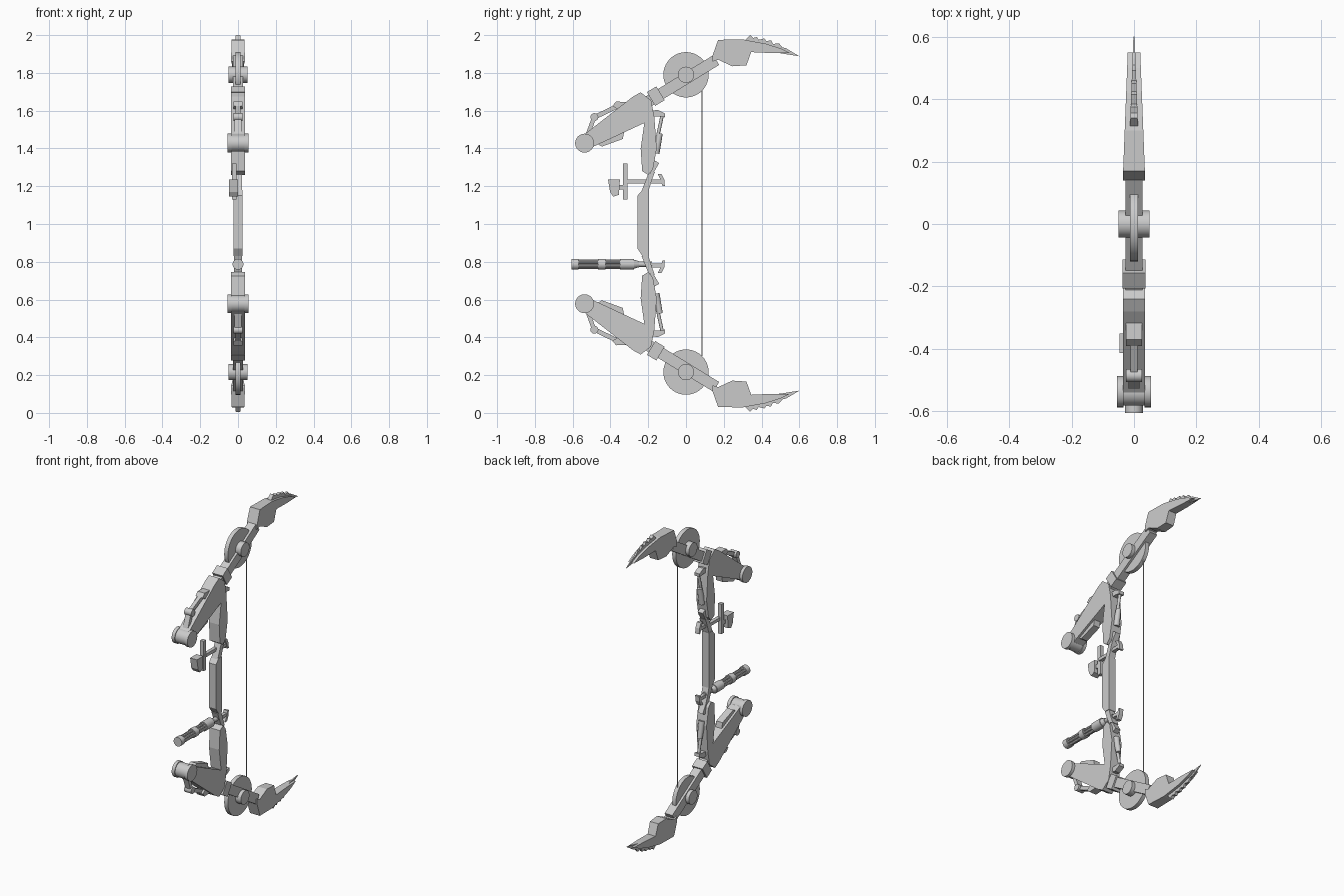
import bpy, bmesh, math
from mathutils import Vector, Matrix

if "Cube" in bpy.data.objects:
    bpy.data.objects.remove(bpy.data.objects["Cube"])

MID = 1.003  # height of the plane that mirrors the limbs
metal = bpy.data.materials.new("light_grey_metal")
metal.diffuse_color = (0.6, 0.6, 0.6, 1)
metal.use_nodes = True
metal.node_tree.nodes["Principled BSDF"].inputs["Base Color"].default_value = metal.diffuse_color


def finish(name, bm):
    bmesh.ops.recalc_face_normals(bm, faces=bm.faces)
    me = bpy.data.meshes.new(name)
    bm.to_mesh(me)
    bm.free()
    me.materials.append(metal)
    ob = bpy.data.objects.new(name, me)
    bpy.context.collection.objects.link(ob)
    return ob


def prism(name, pts, hw, cx=0.0, hw_end=None):
    """Side profile of (y, z) points, extruded along x; width may taper along y."""
    y0, y1 = min(p[0] for p in pts), max(p[0] for p in pts)
    end = hw if hw_end is None else hw_end
    bm = bmesh.new()
    rings = []
    for s in (-1, 1):
        rings.append([bm.verts.new((cx + s * (hw + (end - hw) * (y - y0) / (y1 - y0)), y, z))
                      for y, z in pts])
        bm.faces.new(rings[-1])
    n = len(pts)
    for i in range(n):
        j = (i + 1) % n
        bm.faces.new((rings[0][i], rings[0][j], rings[1][j], rings[1][i]))
    return finish(name, bm)


def bar(name, a, b, width, hw, cx=0.0):
    """Rectangular bar between two (y, z) points."""
    a, b = Vector(a), Vector(b)
    d = (b - a).normalized() * width / 2
    n = Vector((-d.y, d.x))
    return prism(name, [a + n, b + n, b - n, a - n], hw, cx)


def rod(name, a, b, r1, r2=None, sides=12):
    """Round rod between two (x, y, z) points."""
    a, b = Vector(a), Vector(b)
    bm = bmesh.new()
    m = Matrix.Translation((a + b) / 2) @ (b - a).to_track_quat('Z', 'Y').to_matrix().to_4x4()
    bmesh.ops.create_cone(bm, cap_ends=True, segments=sides, radius1=r1,
                          radius2=r1 if r2 is None else r2, depth=(b - a).length, matrix=m)
    for f in bm.faces:
        f.smooth = len(f.verts) == 4 and sides > 8
    ob = finish(name, bm)
    ob.data.set_sharp_from_angle(angle=math.radians(40))
    return ob


def disc(name, y, z, r, x0, x1, sides=32):
    return rod(name, (x0, y, z), (x1, y, z), r, sides=sides)


limb = []
add = limb.append

# Blade-shaped limb tip and its serrated fin
add(prism("tip_body", [(.14, 1.89), (.17, 1.975), (.30, 1.977), (.42, 1.955), (.50, 1.93),
                       (.55, 1.905), (.45, 1.905), (.345, 1.91), (.32, 1.84), (.245, 1.835),
                       (.17, 1.87), (.14, 1.86)], .036, hw_end=.02))
add(prism("tip_fin", [(.31, 1.97), (.34, 2.0), (.355, 1.985), (.375, 1.99), (.385, 1.975),
                      (.415, 1.983), (.425, 1.968), (.45, 1.973), (.46, 1.953), (.492, 1.957),
                      (.51, 1.935), (.53, 1.93), (.60, 1.888), (.50, 1.904), (.35, 1.92)],
          .013, hw_end=.002))

# Limb bar, clip and pulley
add(bar("limb_bar", (-.20, 1.648), (.16, 1.868), .06, .027))
add(bar("limb_clip", (-.185, 1.662), (-.135, 1.692), .085, .037))
add(disc("pulley", 0, 1.79, .12, -.013, .013, 40))
add(disc("pulley_hub", 0, 1.79, .043, -.05, .05, 24))

# Wedge arm with the upright bar below it
add(prism("wedge_arm", [(-.24, 1.697), (-.28, 1.675), (-.55, 1.465), (-.56, 1.42), (-.50, 1.405),
                        (-.22, 1.535), (-.19, 1.60), (-.185, 1.655)], .036))
add(prism("upright_bar", [(-.235, 1.69), (-.185, 1.655), (-.168, 1.57), (-.155, 1.40),
                          (-.175, 1.29), (-.20, 1.26), (-.232, 1.28), (-.24, 1.40),
                          (-.22, 1.54)], .036))
add(prism("arm_underplate", [(-.48, 1.43), (-.445, 1.41), (-.335, 1.45), (-.325, 1.50)], .022))
for side, s in (("left", -1), ("right", 1)):
    add(disc("arm_roller_" + side, -.537, 1.428, .05, s * .034, s * .055))
add(disc("arm_axle", -.537, 1.428, .045, -.034, .034))

# Linkage on the outer side of the wedge
add(prism("link_block", [(-.39, 1.625), (-.37, 1.648), (-.295, 1.645), (-.30, 1.60),
                         (-.35, 1.60)], .025))
add(bar("link_rod", (-.36, 1.625), (-.485, 1.565), .024, .012))
add(disc("link_pin", -.485, 1.566, .021, -.025, .025, 16))
add(bar("link_strut", (-.488, 1.56), (-.525, 1.46), .022, .018))

# Damper behind the upright bar
add(prism("damper_hook", [(-.175, 1.60), (-.15, 1.605), (-.11, 1.585), (-.112, 1.565),
                          (-.145, 1.57), (-.17, 1.57)], .018))
add(rod("damper_rod", (0, -.126, 1.575), (0, -.185, 1.30), .009))
add(rod("damper_barrel", (0, -.138, 1.48), (0, -.16, 1.375), .015, .02))
add(bar("damper_foot", (-.155, 1.33), (-.19, 1.27), .03, .018))

# Neck joining the handle, with a rear hook
add(prism("neck", [(-.235, 1.175), (-.20, 1.265), (-.165, 1.275), (-.18, 1.235),
                   (-.20, 1.17)], .022))
add(bar("hook_bar", (-.21, 1.225), (-.125, 1.225), .02, .011))
add(prism("hook_end", [(-.15, 1.265), (-.135, 1.235), (-.125, 1.20), (-.112, 1.20),
                       (-.115, 1.235), (-.13, 1.265)], .014))

# Mirror every limb part to the lower half
flip = Matrix.Translation((0, 0, 2 * MID)) @ Matrix.Diagonal((1, 1, -1, 1))
for ob in limb:
    part = ob.name
    ob.name = "upper_" + part
    me = ob.data.copy()
    me.transform(flip)
    me.flip_normals()
    bpy.context.collection.objects.link(bpy.data.objects.new("lower_" + part, me))

# Handle
prism("handle", [(-.257, .87), (-.257, 1.15), (-.23, 1.18), (-.195, 1.18), (-.195, .83),
                 (-.23, .83)], .025)

# Bowstring
rod("bowstring", (0, .085, .30), (0, .085, 1.706), .0025, sides=6)

# Sight
bar("sight_arm", (-.32, 1.225), (-.20, 1.225), .02, .011, -.012)
bar("sight_post", (-.322, 1.13), (-.322, 1.32), .025, .012, -.02)
bar("sight_link", (-.36, 1.195), (-.32, 1.195), .025, .01, -.02)
prism("sight_cup", [(-.413, 1.235), (-.35, 1.235), (-.355, 1.155), (-.385, 1.145),
                    (-.402, 1.17)], .024, -.023)

# Stabilizer: collars on a bundle of rods
Z = .787
for i, (a, b) in enumerate(((-.605, -.57), (-.465, -.427), (-.35, -.275))):
    rod(f"stabilizer_collar_{i + 1}", (0, a, Z), (0, b, Z), .029, sides=16)
for i in range(6):
    t = math.radians(60 * i + 30)
    x, z = .017 * math.cos(t), Z + .017 * math.sin(t)
    rod(f"stabilizer_rod_{i + 1}", (x, -.59, z), (x, -.29, z), .008, sides=8)
rod("stabilizer_core", (0, -.59, Z), (0, -.29, Z), .012)
rod("stabilizer_cap", (0, -.275, Z), (0, -.25, Z), .024, .016, 16)
rod("stabilizer_neck", (0, -.255, Z), (0, -.18, Z), .014)
